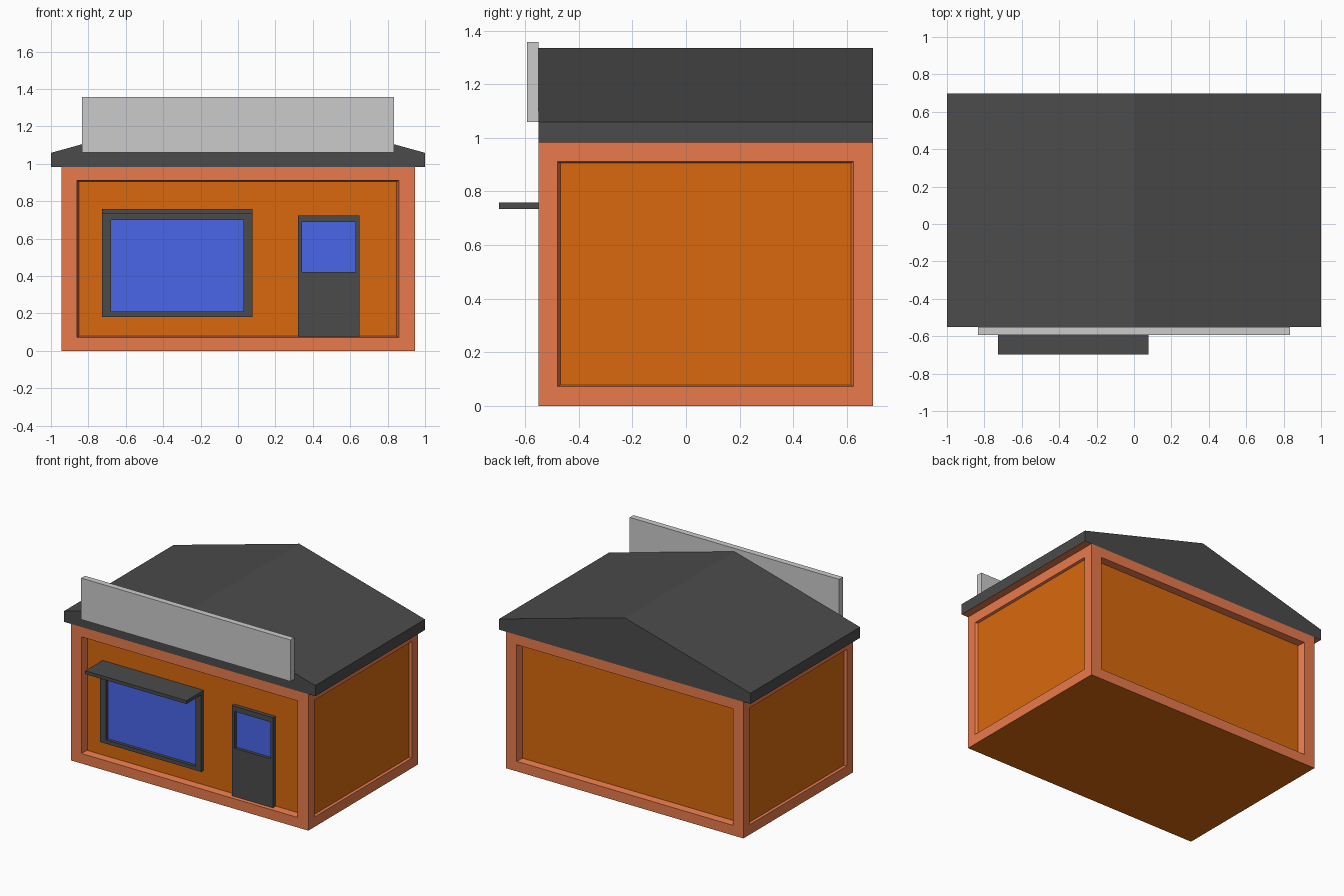
import bpy, bmesh
from mathutils import Vector

if "Cube" in bpy.data.objects:
    bpy.data.objects.remove(bpy.data.objects["Cube"])

FRONT, BACK = -0.55, 0.697
PANEL_Y = FRONT + 0.05


def material(name, rgb):
    m = bpy.data.materials.new(name)
    m.diffuse_color = (*rgb, 1)
    m.use_nodes = True
    m.node_tree.nodes["Principled BSDF"].inputs["Base Color"].default_value = m.diffuse_color
    return m


wall = material("wall_orange", (0.69, 0.141, 0.0043))
trim = material("trim_terracotta", (0.815, 0.195, 0.072))
dark = material("dark_grey", (0.07, 0.07, 0.07))
glass = material("blue_glass", (0.068, 0.133, 0.815))
sign_grey = material("sign_grey", (0.69, 0.69, 0.69))


def box_mesh(lo, hi):
    lo, hi = Vector(lo), Vector(hi)
    bm = bmesh.new()
    bmesh.ops.create_cube(bm, size=1)
    for v in bm.verts:
        v.co = Vector([(lo[i] + hi[i]) / 2 + v.co[i] * (hi[i] - lo[i]) for i in range(3)])
    bm.normal_update()
    return bm


def finish(name, bm, *mats):
    me = bpy.data.meshes.new(name)
    bm.to_mesh(me)
    bm.free()
    for m in mats:
        me.materials.append(m)
    ob = bpy.data.objects.new(name, me)
    bpy.context.collection.objects.link(ob)
    return ob


def snap(face, axis, a0, a1, z0, z1):
    c = face.calc_center_median()
    for v in face.verts:
        v.co[axis] = a0 if v.co[axis] < c[axis] else a1
        v.co.z = z0 if v.co.z < c.z else z1


def recess(bm, face, axis, a0, a1, z0, z1, depth, taper=0.0):
    """Inset a wall face to an exact rectangle and sink it; return border faces."""
    ring = bmesh.ops.inset_individual(bm, faces=[face], thickness=0.01)["faces"]
    snap(face, axis, a0, a1, z0, z1)
    bm.normal_update()
    ring += bmesh.ops.inset_individual(bm, faces=[face], thickness=0.001, depth=-depth)["faces"]
    snap(face, axis, a0 + taper, a1 - taper, z0 + taper / 2, z1 - taper / 2)
    return ring


# Building body: four walls with tapered sunken panels and a raised border
bm = box_mesh((-0.945, FRONT, 0), (0.945, BACK, 0.982))
for f in [f for f in bm.faces if abs(f.normal.z) < 0.5]:
    if abs(f.normal.y) > 0.5:
        border = recess(bm, f, 0, -0.862, 0.86, 0.072, 0.911, 0.05, 0.013)
    else:
        border = recess(bm, f, 1, FRONT + 0.071, BACK - 0.071, 0.072, 0.911, 0.016, 0.01)
    for b in border:
        b.material_index = 1
finish("building_body", bm, wall, trim)

# Gable roof: profile extruded front to back, with a trim-coloured soffit
profile = [(-1, 0.982), (1, 0.982), (1, 1.059), (0, 1.335), (-1, 1.059)]
bm = bmesh.new()
cap = bm.faces.new([bm.verts.new((x, FRONT, z)) for x, z in profile])
new = bmesh.ops.extrude_face_region(bm, geom=[cap], use_keep_orig=True)["geom"]
bmesh.ops.translate(bm, vec=(0, BACK - FRONT, 0),
                    verts=[g for g in new if isinstance(g, bmesh.types.BMVert)])
bmesh.ops.recalc_face_normals(bm, faces=bm.faces)
for f in bm.faces:
    f.material_index = int(f.normal.z < -0.5)
finish("gable_roof", bm, dark, trim)


# Window and door: dark slab with glass sunk into the front
def glazed(name, x0, x1, z0, z1, pane):
    bm = box_mesh((x0, -0.528, z0), (x1, PANEL_Y, z1))
    face = min(bm.faces, key=lambda f: f.normal.y)
    recess(bm, face, 0, *pane, 0.022)
    face.material_index = 1
    finish(name, bm, dark, glass)


glazed("shop_window", -0.728, 0.077, 0.182, 0.745, (-0.68, 0.03, 0.21, 0.70))
glazed("front_door", 0.32, 0.649, 0.076, 0.725, (0.343, 0.629, 0.423, 0.688))

# Awning above the window, and blank sign board on the roof edge
finish("window_awning", box_mesh((-0.728, -0.697, 0.735), (0.077, PANEL_Y, 0.759)), dark)
finish("sign_board", box_mesh((-0.833, -0.593, 1.06), (0.833, FRONT, 1.358)), sign_grey)
